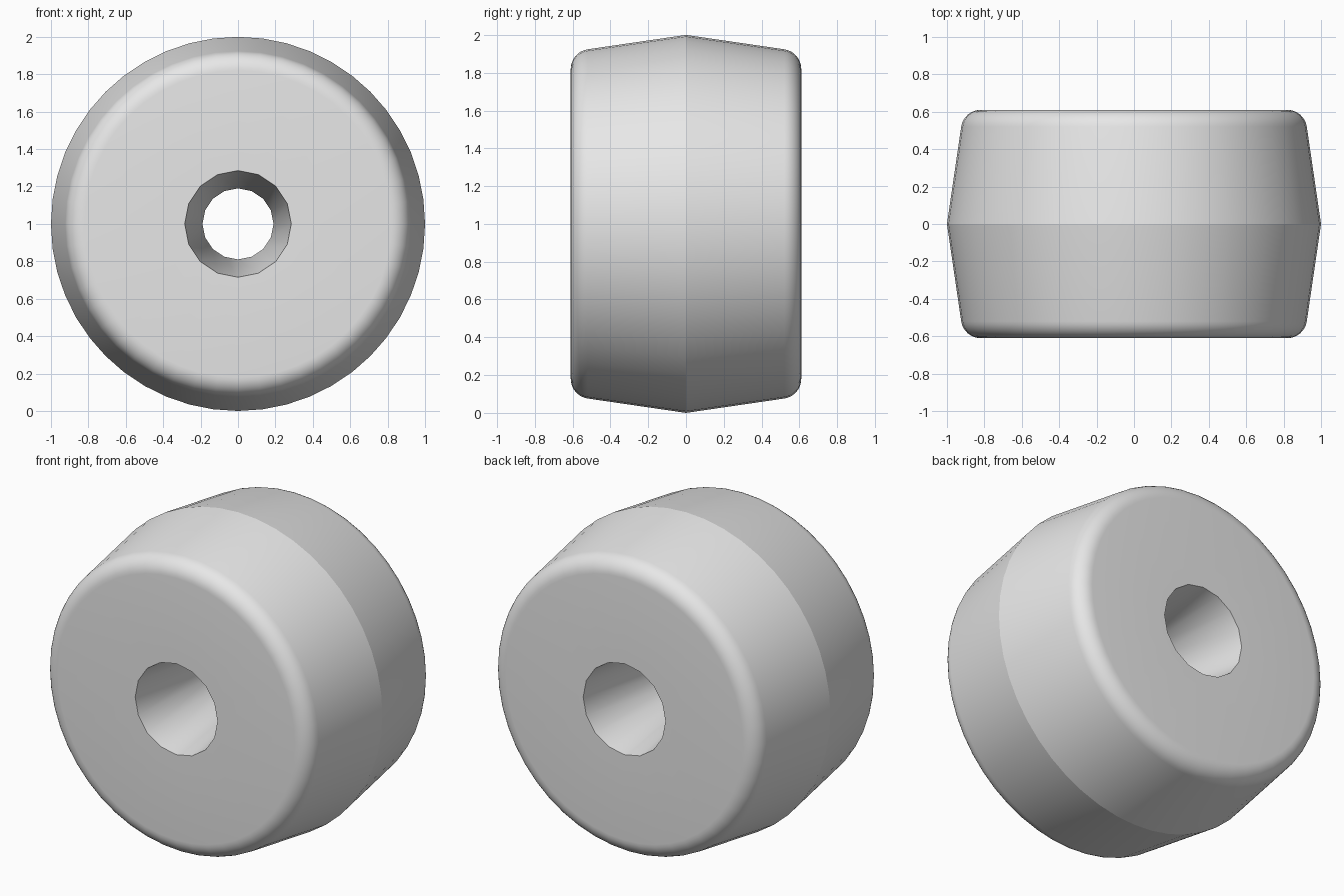
import bpy
import bmesh
from math import sin, cos, pi, radians

cube = bpy.data.objects.get("Cube")
if cube:
    bpy.data.objects.remove(cube, do_unlink=True)

OUTER_SIDES, HOLE_SIDES = 48, 16
STEP = OUTER_SIDES // HOLE_SIDES
HALF_WIDTH, CENTRE_Z = 0.61, 1.0
FILLET, FILLET_R, TAPER = 0.105, 0.82, 8.5

bm = bmesh.new()


def ring(radius, y, sides):
    angles = [2 * pi * i / sides for i in range(sides)]
    return [bm.verts.new((radius * sin(a), y, CENTRE_Z + radius * cos(a))) for a in angles]


def skin(a, b):
    n = len(a)
    return [bm.faces.new((a[i], a[(i + 1) % n], b[(i + 1) % n], b[i])) for i in range(n)]


def mark_sharp(loop):
    for i, v in enumerate(loop):
        bm.edges.get((v, loop[(i + 1) % len(loop)])).smooth = False


# Half profile of the tread: crown, then the rounded shoulder
shoulder = []
for k in range(9):
    a = radians(TAPER + (90 - TAPER) * k / 8)
    shoulder.append((FILLET_R + FILLET * cos(a), HALF_WIDTH - FILLET + FILLET * sin(a)))

crown = ring(1.0, 0, OUTER_SIDES)
waist = ring(0.19, 0, HOLE_SIDES)

for side in (-1, 1):
    # Tapered tread and shoulder
    previous = crown
    for r, y in shoulder:
        current = ring(r, side * y, OUTER_SIDES)
        skin(previous, current)
        previous = current
    # Bore narrowing to the middle
    rim = ring(0.285, side * HALF_WIDTH, HOLE_SIDES)
    skin(rim, waist)
    # Flat side face around the bore
    for i in range(HOLE_SIDES):
        arc = [previous[(STEP * i + k) % OUTER_SIDES] for k in range(STEP, -1, -1)]
        bm.faces.new([rim[i], rim[(i + 1) % HOLE_SIDES]] + arc)
    mark_sharp(rim)

mark_sharp(crown)
for face in bm.faces:
    face.smooth = True
bmesh.ops.recalc_face_normals(bm, faces=bm.faces)

mesh = bpy.data.meshes.new("wheel")
bm.to_mesh(mesh)
bm.free()
wheel = bpy.data.objects.new("wheel", mesh)
bpy.context.collection.objects.link(wheel)

# Plain light grey
grey = bpy.data.materials.new("light grey")
grey.use_nodes = True
colour = (0.8, 0.8, 0.8, 1)
grey.diffuse_color = colour
grey.node_tree.nodes["Principled BSDF"].inputs["Base Color"].default_value = colour
mesh.materials.append(grey)
